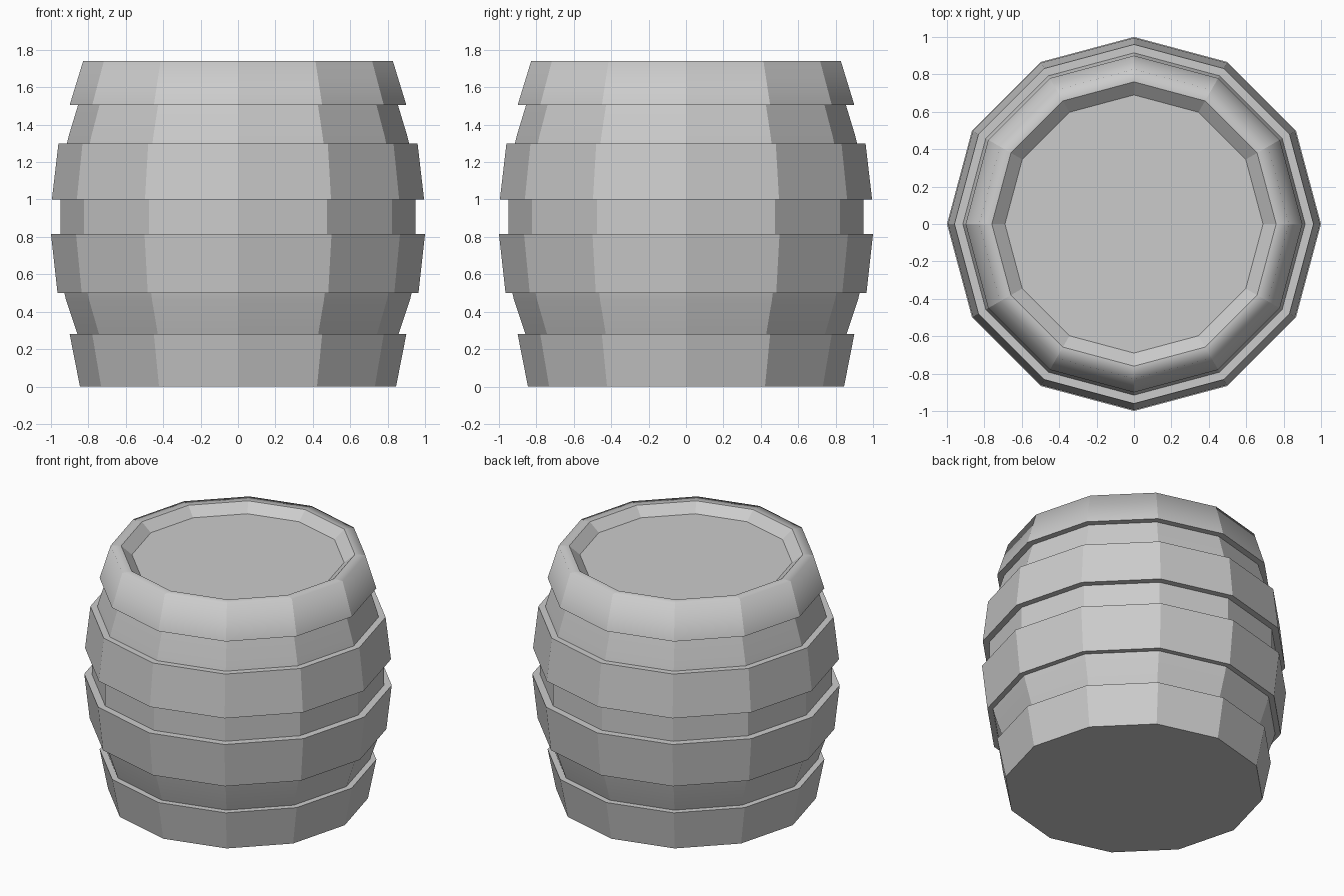
import bpy, bmesh, math

if "Cube" in bpy.data.objects:
    bpy.data.objects.remove(bpy.data.objects["Cube"])

SIDES = 12


def lathe(name, profile, cap=None, soft=()):
    """Spin (radius, z) points round z; cap is None, 'first' or 'last';
    soft lists profile points whose ring is shaded smoothly."""
    bm = bmesh.new()
    rings = []
    for r, z in profile:
        rings.append([bm.verts.new((r * math.cos(2 * math.pi * k / SIDES),
                                    r * math.sin(2 * math.pi * k / SIDES), z))
                      for k in range(SIDES)])
    for a, b in zip(rings, rings[1:]):
        for k in range(SIDES):
            n = (k + 1) % SIDES
            bm.faces.new((a[k], a[n], b[n], b[k]))
    if cap == 'first':
        bm.faces.new(rings[0][::-1])
    elif cap == 'last':
        bm.faces.new(rings[-1])
    for f in bm.faces:
        f.smooth = True
    soft_sets = [set(rings[i]) for i in soft]
    for e in bm.edges:
        e.smooth = any(e.verts[0] in s and e.verts[1] in s for s in soft_sets)
    mesh = bpy.data.meshes.new(name)
    bm.to_mesh(mesh)
    bm.free()
    ob = bpy.data.objects.new(name, mesh)
    bpy.context.collection.objects.link(ob)
    return ob


# Bottom hoop with the barrel base
lathe("bottom_hoop", [(0.845, 0), (0.90, 0.28), (0.858, 0.28)], cap='first')

# Exposed staves between the hoops
lathe("lower_staves", [(0.858, 0.28), (0.92, 0.465), (0.928, 0.50)], soft=[1])
lathe("middle_staves", [(0.95, 0.815), (0.95, 1.0)])
lathe("upper_staves", [(0.915, 1.30), (0.905, 1.34), (0.855, 1.505)], soft=[1])

# Two wide hoops round the belly
lathe("lower_belly_hoop", [(0.928, 0.50), (0.965, 0.50), (1.0, 0.815), (0.95, 0.815)])
lathe("upper_belly_hoop", [(0.95, 1.0), (0.995, 1.0), (0.96, 1.30), (0.915, 1.30)])

# Top hoop with flat rim, and the sunken lid inside it
lathe("top_hoop", [(0.855, 1.505), (0.90, 1.505), (0.828, 1.74), (0.76, 1.74)], soft=[2])
lathe("lid", [(0.76, 1.74), (0.69, 1.68)], cap='last')
